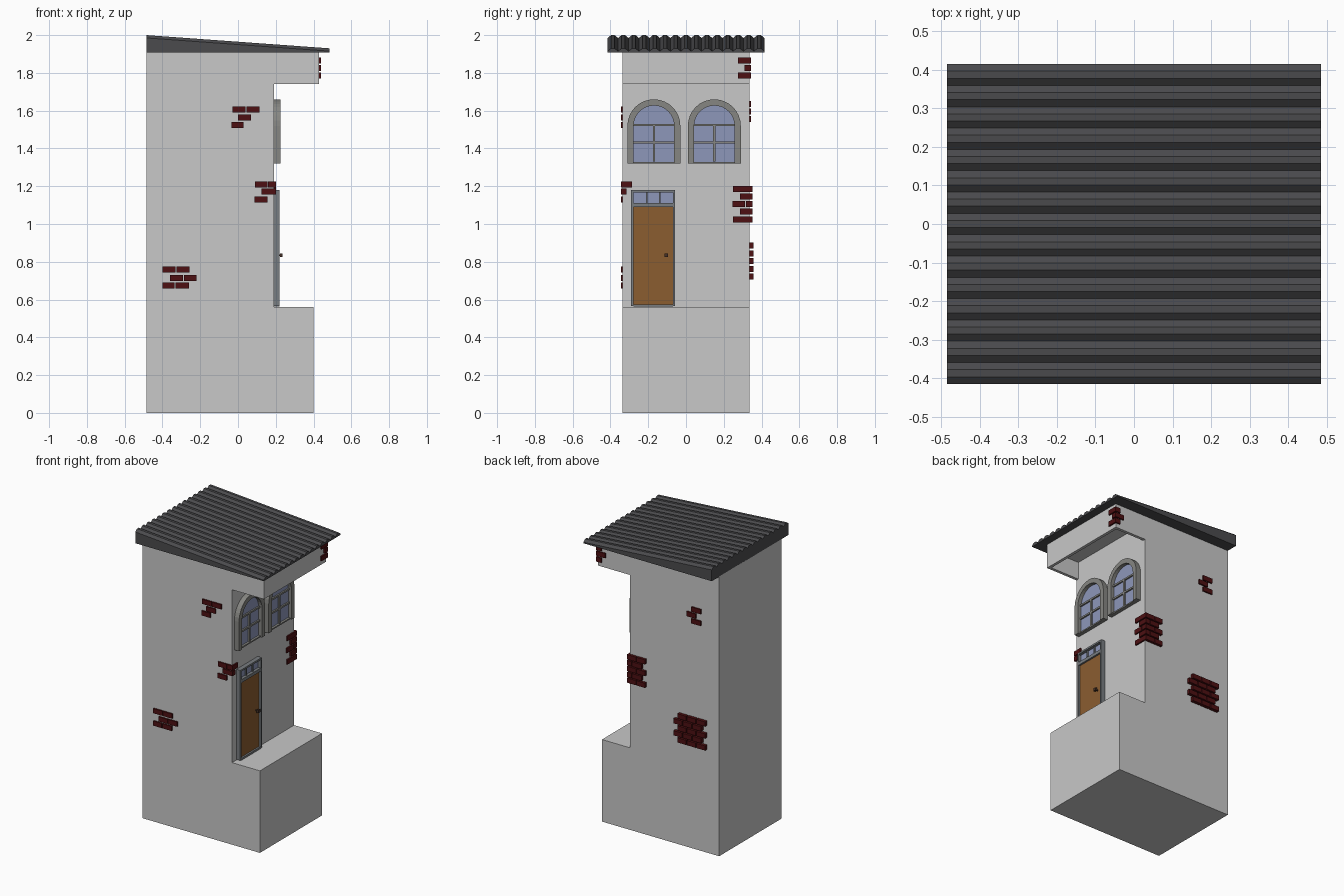
import bpy, bmesh, math
from mathutils import Vector

if "Cube" in bpy.data.objects:
    bpy.data.objects.remove(bpy.data.objects["Cube"])


def mat(name, r, g, b):
    m = bpy.data.materials.new(name)
    m.diffuse_color = (r, g, b, 1)
    m.use_nodes = True
    m.node_tree.nodes["Principled BSDF"].inputs["Base Color"].default_value = m.diffuse_color
    return m


WALL = mat("plaster grey", 0.58, 0.58, 0.58)
ROOF = mat("roof charcoal", 0.07, 0.07, 0.075)
BRICK = mat("brick dark red", 0.075, 0.005, 0.006)
STONE = mat("window stone grey", 0.24, 0.24, 0.225)
FRAME = mat("door frame grey", 0.19, 0.205, 0.22)
GLASS = mat("glass blue", 0.27, 0.31, 0.49)
WOOD = mat("door wood", 0.26, 0.11, 0.03)
KNOB = mat("knob brown", 0.06, 0.03, 0.02)


def finish(bm, name, material):
    bmesh.ops.recalc_face_normals(bm, faces=bm.faces)
    me = bpy.data.meshes.new(name)
    bm.to_mesh(me)
    bm.free()
    me.materials.append(material)
    ob = bpy.data.objects.new(name, me)
    bpy.context.collection.objects.link(ob)
    return ob


def add_box(bm, x0, x1, y0, y1, z0, z1):
    vs = bmesh.ops.create_cube(bm, size=1)["verts"]
    for v in vs:
        v.co = Vector((x0 + (v.co.x + .5) * (x1 - x0),
                       y0 + (v.co.y + .5) * (y1 - y0),
                       z0 + (v.co.z + .5) * (z1 - z0)))


def boxes(name, material, *dims):
    bm = bmesh.new()
    for d in dims:
        add_box(bm, *d)
    return finish(bm, name, material)


def loft(name, material, a, b):
    """Solid between two matching outlines."""
    bm = bmesh.new()
    va = [bm.verts.new(p) for p in a]
    vb = [bm.verts.new(p) for p in b]
    bm.faces.new(va)
    bm.faces.new(vb[::-1])
    n = len(va)
    for i in range(n):
        bm.faces.new((va[i], vb[i], vb[(i + 1) % n], va[(i + 1) % n]))
    return finish(bm, name, material)


def prism_x(name, material, pts, x0, x1):
    return loft(name, material, [(x0, y, z) for y, z in pts], [(x1, y, z) for y, z in pts])


# Walls: stepped side profile with base block
W = 0.335
prof = [(-.485, 0), (.4, 0), (.4, .56), (.19, .56), (.19, 1.91), (-.485, 1.91)]
loft("walls", WALL, [(x, -W, z) for x, z in prof], [(x, W, z) for x, z in prof])

# Overhang: hollow from below
boxes("overhang", WALL,
      (.19, .43, -W, W, 1.86, 1.91),
      (.41, .43, -W, W, 1.74, 1.86),
      (.19, .41, -W, -W + .02, 1.74, 1.86),
      (.19, .41, W - .02, W, 1.74, 1.86))

# Roof: sloping wedge with trapezoid corrugations running along x
N, H = 15, 0.415
step = 2 * H / N


def roof_end(x, top):
    pts = [(x, -H, top - .015)]
    for i in range(N):
        y = -H + i * step
        pts += [(x, y + step / 3, top), (x, y + step * 2 / 3, top), (x, y + step, top - .015)]
    return pts + [(x, H, 1.908), (x, -H, 1.908)]


loft("roof", ROOF, roof_end(-.485, 2.0), roof_end(.485, 1.93))


# Arched windows
def arch(cy, r, bottom, spring=1.52, n=16):
    pts = [(cy + r, bottom)]
    pts += [(cy + r * math.cos(math.pi * i / n), spring + r * math.sin(math.pi * i / n))
            for i in range(n + 1)]
    return pts + [(cy - r, bottom)]


for tag, cy in (("left", -.17), ("right", .15)):
    prism_x("window_surround_" + tag, STONE,
            arch(cy, .14, 1.32) + arch(cy, .107, 1.32)[::-1], .185, .225)
    prism_x("window_glass_" + tag, GLASS, arch(cy, .108, 1.322), .185, .2)
    boxes("window_bars_" + tag, STONE,
          (.195, .21, cy - .006, cy + .006, 1.33, 1.525),
          (.195, .21, cy - .107, cy + .107, 1.425, 1.437),
          (.195, .21, cy - .107, cy + .107, 1.518, 1.53),
          (.186, .215, cy - .107, cy + .107, 1.32, 1.329))

# Door with frame and three-pane transom
boxes("door_frame", FRAME,
      (.185, .22, -.29, -.279, .565, 1.18),
      (.185, .22, -.068, -.057, .565, 1.18),
      (.185, .22, -.279, -.068, 1.168, 1.18),
      (.185, .22, -.279, -.068, 1.09, 1.112),
      (.185, .22, -.279, -.068, .562, .575),
      (.185, .21, -.212, -.205, 1.112, 1.168),
      (.185, .21, -.142, -.135, 1.112, 1.168))
boxes("transom_glass", GLASS, (.185, .2, -.279, -.068, 1.112, 1.168))
boxes("door", WOOD, (.185, .208, -.279, -.068, .575, 1.09))
boxes("door_knob", KNOB,
      (.205, .225, -.109, -.101, .831, .839),
      (.222, .235, -.115, -.095, .825, .845))

# Exposed bricks: rows of (height, start, end) on a wall plane
BH = 0.016


def bricks(name, axis, plane, rows, out=.01):
    lo, hi = sorted((plane - math.copysign(.01, plane), plane + math.copysign(out, plane)))
    bm = bmesh.new()
    for z, a, b in rows:
        if axis == "x":
            add_box(bm, lo, hi, a, b, z - BH, z + BH)
        else:
            add_box(bm, a, b, lo, hi, z - BH, z + BH)
    return finish(bm, name, BRICK)


bricks("bricks_front_upper", "y", -W, [
    (1.605, -.03, .04), (1.605, .045, .115), (1.563, 0, .07), (1.525, -.035, .03)])
bricks("bricks_front_corner", "y", -W, [
    (1.21, .09, .155), (1.21, .16, .2), (1.172, .125, .2), (1.13, .087, .155)])
bricks("bricks_front_lower", "y", -W, [
    (.76, -.4, -.33), (.76, -.325, -.257), (.715, -.36, -.292),
    (.715, -.287, -.22), (.675, -.4, -.335), (.675, -.33, -.26)])
bricks("bricks_door_corner", "x", .19, [(1.21, -W, -.285), (1.172, -W, -.315)])

zs = [1.185 - .04 * i for i in range(5)]
bricks("bricks_right_corner", "x", .19, [
    (zs[0], .25, .345), (zs[1], .285, .345), (zs[2], .245, .312),
    (zs[2], .317, .345), (zs[3], .285, .345), (zs[4], .25, .345)])
rows = []
for i, z in enumerate(zs):
    rows += [(z, .13, .2), (z, .064, .125)] if i % 2 == 0 else [(z, .165, .2), (z, .09, .16)]
bricks("bricks_back_corner", "y", W, rows, .018)

rows = []
for i in range(5):
    s = -.395 + (.03 if i % 2 else 0)
    rows += [(.885 - .041 * i, s + .072 * k, s + .072 * k + .067) for k in range(3)]
bricks("bricks_back_lower", "y", W, rows, .022)
bricks("bricks_back_upper", "y", W, [
    (1.635, -.35, -.28), (1.595, -.315, -.245), (1.555, -.35, -.28)])

bricks("bricks_overhang", "x", .43, [
    (1.865, .275, .343), (1.825, .31, .343), (1.785, .275, .343)])
bricks("bricks_overhang_back", "y", W, [
    (1.865, .4, .44), (1.825, .37, .44), (1.785, .4, .44)])
